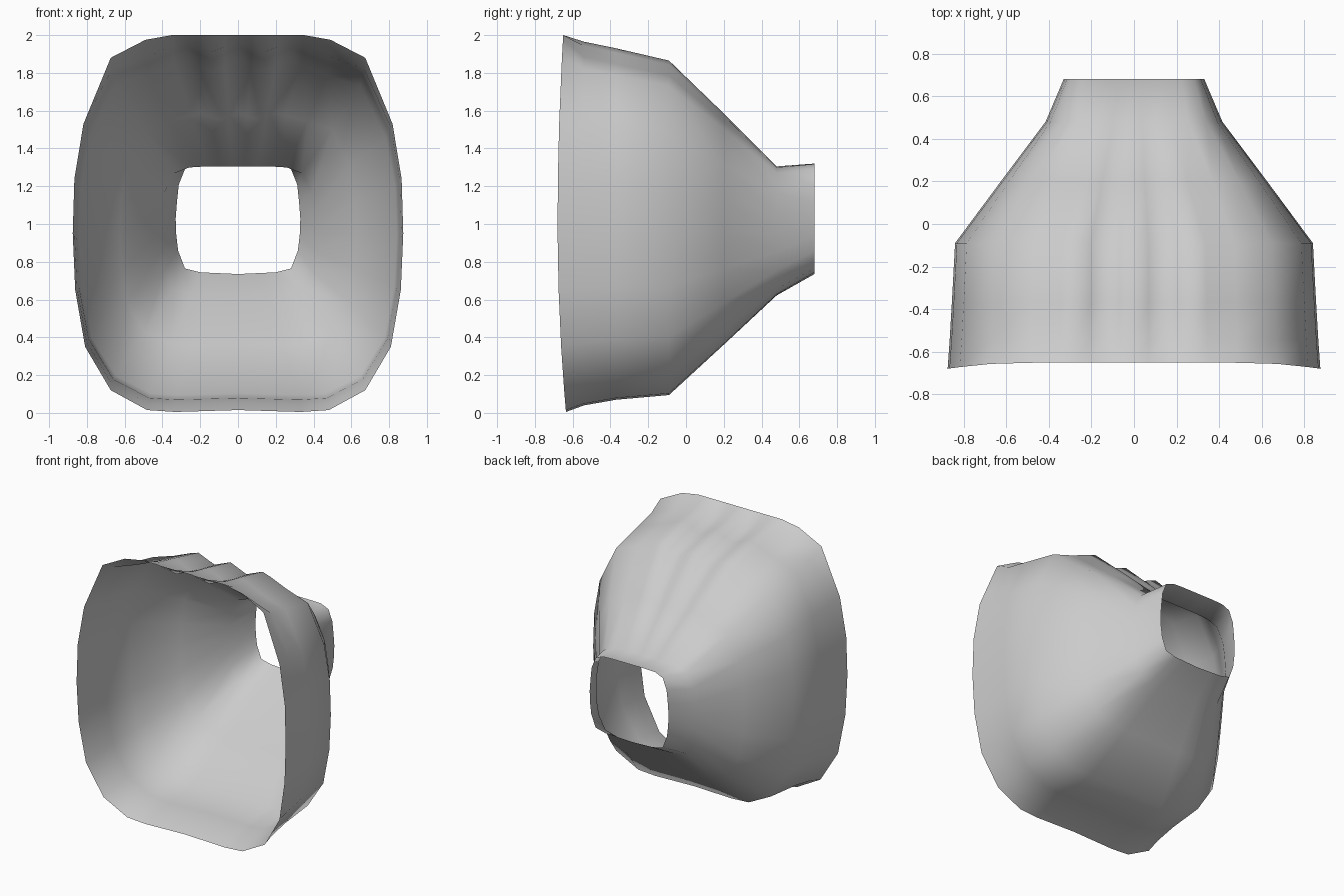
import bpy, bmesh

if "Cube" in bpy.data.objects:
    bpy.data.objects.remove(bpy.data.objects["Cube"])

# Half outlines, top centre round to bottom centre (unit half-width, height -1..1)
WIDE = [(0, 1), (.40, 1), (.56, .975), (.77, .88), (.935, .53), (.99, .24), (1, -.05),
        (.985, -.35), (.925, -.65), (.77, -.88), (.55, -.985), (.38, -.995), (0, -.985)]
NECK = [(0, 1), (.40, 1), (.66, .99), (.85, .9), (.95, .62), (.98, .3), (1, 0),
        (.99, -.3), (.96, -.58), (.85, -.9), (.6, -.97), (.38, -.98), (0, -1)]

# Sections: y, half width, bottom z, top z, blend to neck outline, fold depth
SECTIONS = [
    (-.68, .875, .00, 2.00, 0, .0),
    (-.54, .865, .035, 1.965, 0, .055),
    (-.37, .855, .065, 1.93, 0, .06),
    (-.09, .84, .09, 1.865, 0, .055),
    (.20, .625, .355, 1.585, .3, .03),
    (.48, .415, .62, 1.305, .6, .0),
    (.68, .33, .735, 1.32, 1, .0),
]
# Fold pattern across the top, from the centre outwards
FOLDS = [0, .5, 1, .5, 0, .4, 1, .5]


def half_outline(blend):
    pts = [(a[0] + (b[0] - a[0]) * blend, a[1] + (b[1] - a[1]) * blend)
           for a, b in zip(WIDE, NECK)]
    flat_top = [(pts[1][0] * i / 5, 1) for i in range(5)]
    return flat_top + pts[1:]


def section(bm, index):
    y, width, low, high, blend, depth = SECTIONS[index]
    pts = half_outline(blend)
    n = len(pts)
    order = [(i, 1) for i in range(n)] + [(i, -1) for i in range(n - 2, 0, -1)]
    ring = []
    for i, side in order:
        u, v = pts[i]
        z = (low + high) / 2 + v * (high - low) / 2
        if i < len(FOLDS):
            z -= depth * FOLDS[i]
        # the front rim bows forward at mid height
        bow = (.03 if v > 0 else .045) * v * v if index == 0 else 0
        ring.append(bm.verts.new((side * u * width, y + bow, z)))
    return ring


# Open tapering shell with a narrow rear collar
bm = bmesh.new()
rings = [section(bm, i) for i in range(len(SECTIONS))]
for a, b in zip(rings, rings[1:]):
    for i in range(len(a)):
        j = (i + 1) % len(a)
        bm.faces.new((a[i], b[i], b[j], a[j])).smooth = True
bmesh.ops.recalc_face_normals(bm, faces=bm.faces)

mesh = bpy.data.meshes.new("funnel_shell")
bm.to_mesh(mesh)
bm.free()
shell = bpy.data.objects.new("funnel_shell", mesh)
bpy.context.collection.objects.link(shell)
